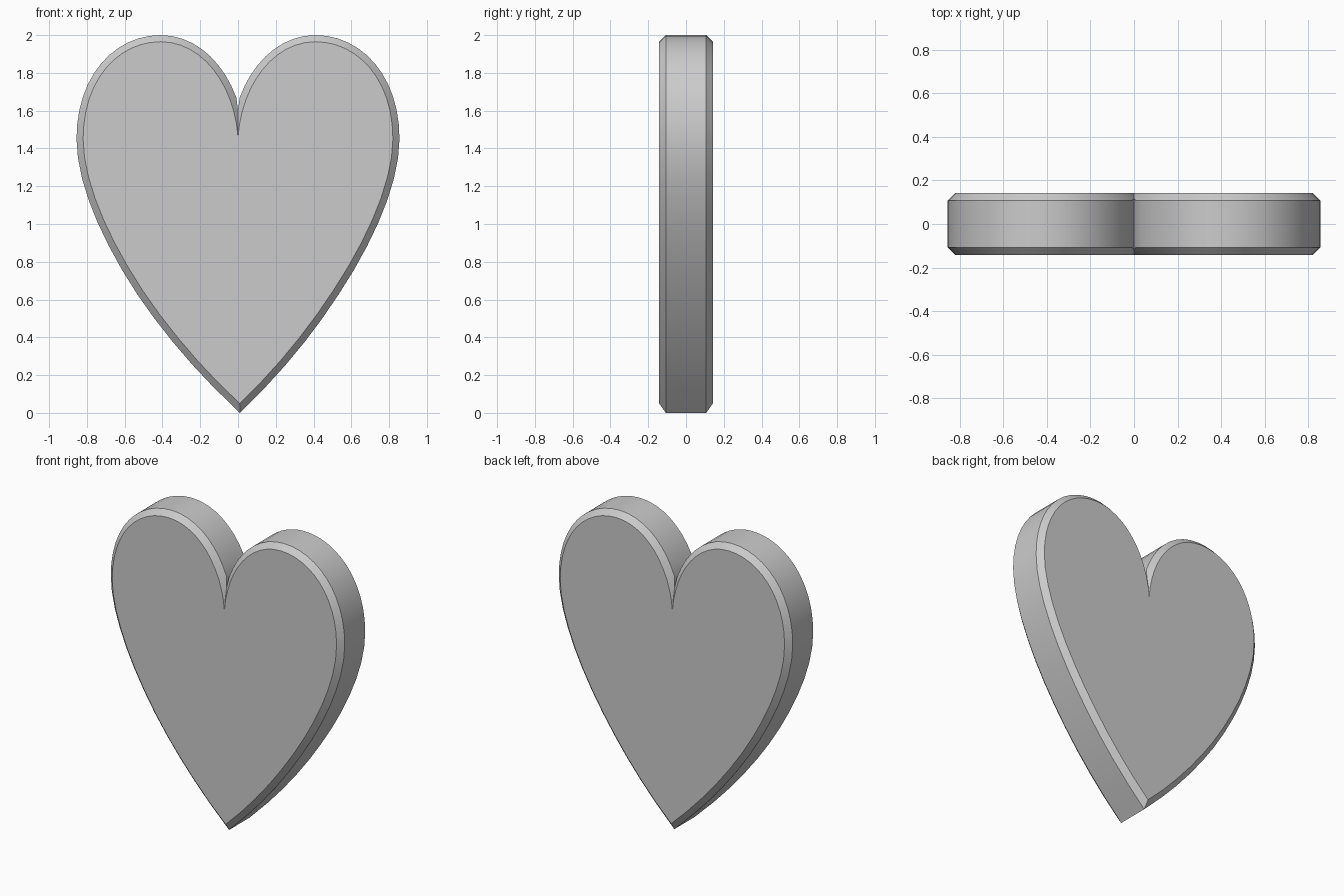
import bpy, bmesh
from mathutils import Vector
from mathutils.geometry import interpolate_bezier

if "Cube" in bpy.data.objects:
    bpy.data.objects.remove(bpy.data.objects["Cube"])

BEVEL, FACE_Y, N = 0.035, 0.142, 13
TIP = (0.01, 0.05)


def half_outline(sign):
    # face outline of one lobe: notch -> top -> side -> tip
    segs = [((0, 1.46), (0.02, 1.74), (0.19, 1.965), (0.41, 1.965)),
            ((0.41, 1.965), (0.63, 1.965), (0.82, 1.77), (0.82, 1.45)),
            ((0.82, 1.45), (0.82, 1.08), (0.46, 0.48), (0, 0.05))]
    pts = []
    for s in segs:
        b = interpolate_bezier(*[Vector((p[0], p[1], 0)) for p in s], N)
        pts += [Vector((p.x, p.y)) for p in b[:-1]]
    pts.append(Vector((0, 0.05)))
    inner, rim = [], []
    for i, p in enumerate(pts):
        d = pts[min(i + 1, len(pts) - 1)] - pts[max(i - 1, 0)]
        n = Vector((-d.y, d.x)).normalized()
        # bevel stops where both lobes meet in the notch
        t = BEVEL
        if p.x + t * n.x < 0:
            t = p.x / -n.x
        o = p + n * t
        if i == len(pts) - 1:
            o, t = Vector((0, 0)), BEVEL
        for v, lst, y in ((p, inner, FACE_Y), (o, rim, FACE_Y - t)):
            shift = TIP[0] * max(0, 1 - v.y / 0.6) if i else 0
            lst.append(Vector((sign * v.x + shift, y, v.y)))
    return inner, rim


bm = bmesh.new()
right, left = half_outline(1), half_outline(-1)

# front and back: flat face with bevelled border
for side in (-1, 1):
    def add(v):
        return bm.verts.new((v.x, v.y * side, v.z))
    bm.faces.new([add(v) for v in right[0] + left[0][-2:0:-1]])
    for inner, rim in (right, left):
        for i in range(len(inner) - 1):
            q = [inner[i], inner[i + 1], rim[i + 1], rim[i]]
            if i == 0:
                q = q[:3]
            bm.faces.new([add(v) for v in q])

# outer wall
for inner, rim in (right, left):
    for a, b in zip(rim, rim[1:]):
        if abs(a.x) + abs(b.x) < 1e-4:
            continue
        bm.faces.new([bm.verts.new(c) for c in
                      ((a.x, -a.y, a.z), (b.x, -b.y, b.z), b, a)])

bmesh.ops.remove_doubles(bm, verts=bm.verts, dist=1e-4)
bmesh.ops.recalc_face_normals(bm, faces=bm.faces)
me = bpy.data.meshes.new("heart")
bm.to_mesh(me)
bm.free()
heart = bpy.data.objects.new("heart", me)
bpy.context.collection.objects.link(heart)
bpy.context.view_layer.objects.active = heart
heart.select_set(True)
bpy.ops.object.shade_smooth_by_angle(angle=0.5)
